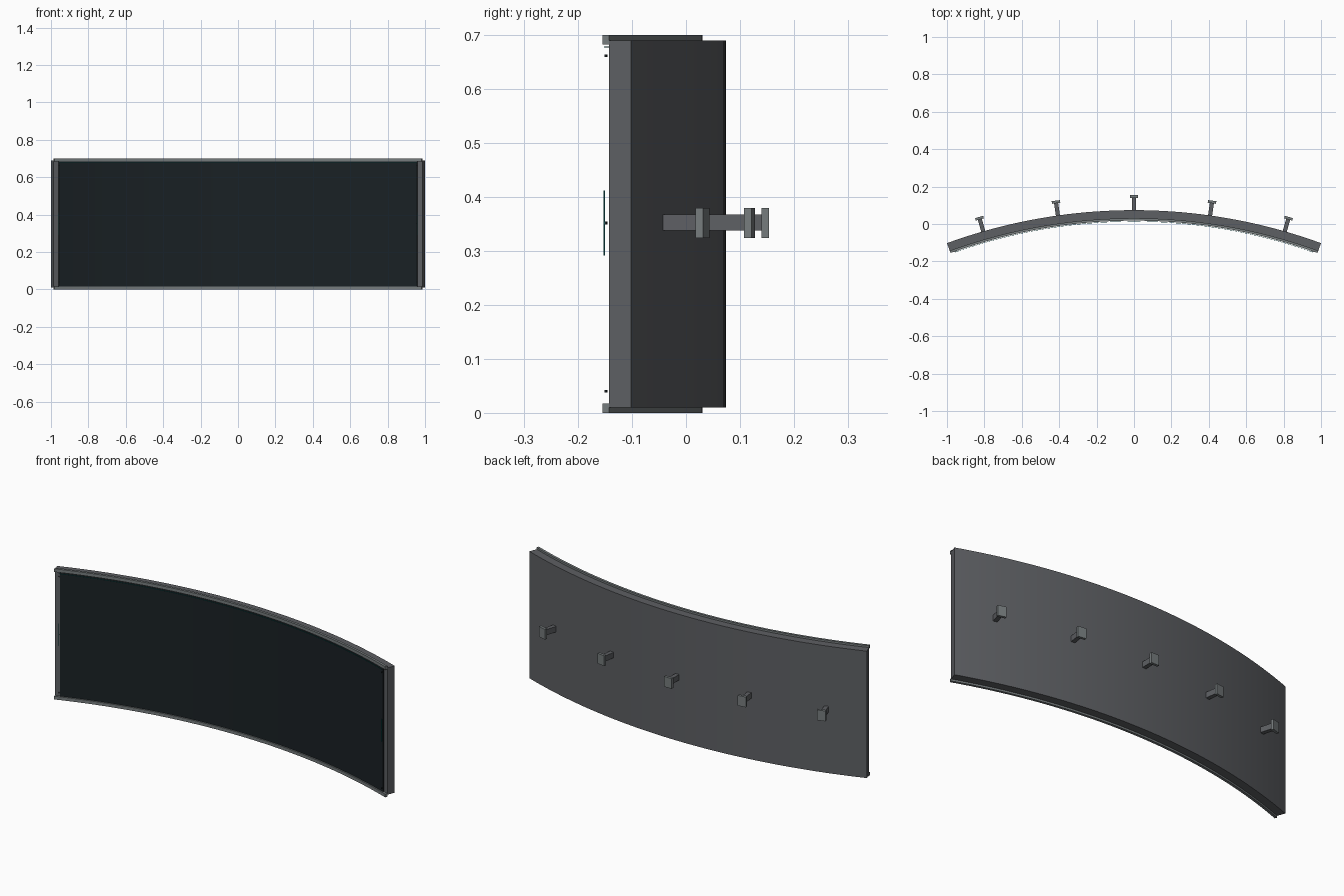
import bpy, bmesh, math
from mathutils import Matrix, Vector

if "Cube" in bpy.data.objects:
    bpy.data.objects.remove(bpy.data.objects["Cube"])

CY = -2.85          # y of the common arc centre
SEGS = 40
MID_Z = 0.352


def material(name, rgb):
    m = bpy.data.materials.new(name)
    m.diffuse_color = (*rgb, 1)
    m.use_nodes = True
    m.node_tree.nodes["Principled BSDF"].inputs["Base Color"].default_value = m.diffuse_color
    return m


GREY = material("housing_grey", (0.11, 0.115, 0.125))
LIGHT = material("trim_grey", (0.18, 0.20, 0.205))
BLACK = material("screen_black", (0.010, 0.015, 0.018))
TEAL = material("accent_teal", (0.01, 0.22, 0.22))


def polar(r, deg, z):
    a = math.radians(deg)
    return Vector((r * math.sin(a), CY + r * math.cos(a), z))


def finish(name, bm, mat):
    bmesh.ops.recalc_face_normals(bm, faces=bm.faces)
    me = bpy.data.meshes.new(name)
    bm.to_mesh(me)
    bm.free()
    me.materials.append(mat)
    ob = bpy.data.objects.new(name, me)
    bpy.context.collection.objects.link(ob)
    return ob


def arc_slab(name, r0, r1, z0, z1, half, mat):
    """Rectangular section swept along the display curve."""
    bm = bmesh.new()
    rings = []
    for i in range(SEGS + 1):
        d = -half + 2 * half * i / SEGS
        rings.append([bm.verts.new(polar(r, d, z))
                      for r, z in ((r0, z0), (r1, z0), (r1, z1), (r0, z1))])
    for a, b in zip(rings, rings[1:]):
        for k in range(4):
            n = (k + 1) % 4
            bm.faces.new((a[k], a[n], b[n], b[k]))
    bm.faces.new(rings[0])
    bm.faces.new(rings[-1])
    ob = finish(name, bm, mat)
    bpy.context.view_layer.objects.active = ob
    ob.select_set(True)
    bpy.ops.object.shade_smooth_by_angle(angle=math.radians(30))
    ob.select_set(False)


def radial_box(name, r0, r1, width, height, deg, z, mat):
    """Box turned to face along the radius at the given angle."""
    bm = bmesh.new()
    m = (Matrix.Translation(polar((r0 + r1) / 2, deg, z))
         @ Matrix.Rotation(-math.radians(deg), 4, 'Z')
         @ Matrix.Diagonal((width, r1 - r0, height, 1)))
    bmesh.ops.create_cube(bm, size=1, matrix=m)
    finish(name, bm, mat)


# Curved housing and screen
arc_slab("housing", 2.881, 2.924, 0.01, 0.69, 20, GREY)
arc_slab("screen", 2.875, 2.883, 0.015, 0.685, 19.45, BLACK)

# Top and bottom trim rails
arc_slab("top_rail", 2.868, 2.881, 0.683, 0.70, 20, LIGHT)
arc_slab("bottom_rail", 2.868, 2.881, 0.0, 0.017, 20, LIGHT)

# Thin accent lights along the top and at both sides
arc_slab("top_light", 2.863, 2.865, 0.677, 0.679, 19.53, TEAL)
for side in (-1, 1):
    tag = "left" if side < 0 else "right"
    radial_box(f"{tag}_light", 2.862, 2.864, 0.002, 0.12, side * 19.53, MID_Z, TEAL)
    # Small sensor studs near the screen edges
    for i, z in enumerate((0.04, 0.352, 0.662)):
        radial_box(f"{tag}_stud_{i}", 2.864, 2.868, 0.004, 0.005, side * 19.5, z, BLACK)

# Rear wall mounts: post and end plate
for i in range(5):
    deg = (i - 2) * 8
    radial_box(f"mount_post_{i}", 2.915, 2.992, 0.022, 0.03, deg, MID_Z + 0.001, GREY)
    radial_box(f"mount_plate_{i}", 2.990, 3.004, 0.045, 0.055, deg, MID_Z, LIGHT)
